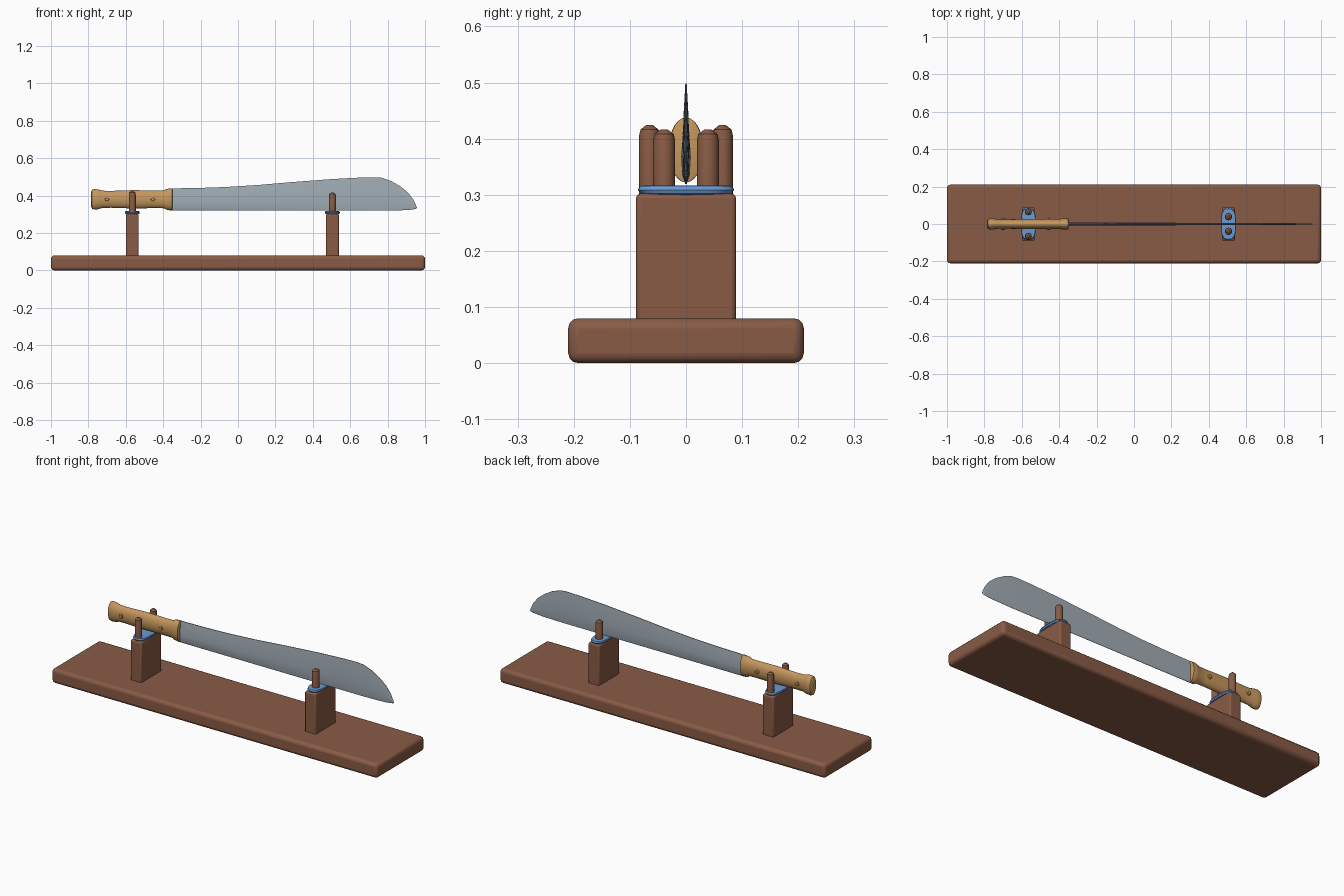
import bpy, bmesh, math
from mathutils import Matrix

if "Cube" in bpy.data.objects:
    bpy.data.objects.remove(bpy.data.objects["Cube"])


def material(name, rgb):
    m = bpy.data.materials.new(name)
    m.diffuse_color = (*rgb, 1)
    m.use_nodes = True
    m.node_tree.nodes["Principled BSDF"].inputs["Base Color"].default_value = m.diffuse_color
    return m


WOOD = material("brown wood", (0.25, 0.105, 0.06))
TAN = material("tan wood", (0.56, 0.31, 0.11))
STEEL = material("grey steel", (0.36, 0.42, 0.47))
BLUE = material("blue felt", (0.14, 0.32, 0.65))


def finish(name, bm, mat, bevel=0, smooth=True):
    bmesh.ops.recalc_face_normals(bm, faces=bm.faces)
    me = bpy.data.meshes.new(name)
    bm.to_mesh(me)
    bm.free()
    me.materials.append(mat)
    ob = bpy.data.objects.new(name, me)
    bpy.context.collection.objects.link(ob)
    if bevel:
        mod = ob.modifiers.new("bevel", 'BEVEL')
        mod.width, mod.segments = bevel, 3
    if smooth:
        bpy.ops.object.select_all(action='DESELECT')
        ob.select_set(True)
        bpy.context.view_layer.objects.active = ob
        bpy.ops.object.shade_smooth_by_angle(angle=math.radians(35))
    return ob


def box(name, x, z0, z1, sx, sy, bevel):
    bm = bmesh.new()
    bmesh.ops.create_cube(bm, size=1, matrix=Matrix.Translation((x, 0, (z0 + z1) / 2))
                          @ Matrix.Diagonal((sx, sy, z1 - z0, 1)))
    return finish(name, bm, WOOD, bevel)


def loft(name, rings, mat):
    """Skin a list of closed rings and cap both ends."""
    bm = bmesh.new()
    rows = [[bm.verts.new(p) for p in r] for r in rings]
    n = len(rows[0])
    for a, b in zip(rows, rows[1:]):
        for i in range(n):
            j = (i + 1) % n
            bm.faces.new((a[i], a[j], b[j], b[i]))
    bm.faces.new(rows[0])
    bm.faces.new(rows[-1])
    return finish(name, bm, mat)


def circle(n):
    return [(math.cos(2 * math.pi * i / n), math.sin(2 * math.pi * i / n)) for i in range(n)]


# Display base
box("base", 0, 0, 0.08, 2.0, 0.42, 0.018)

# Posts with felt saddles and pairs of pegs: x, peg spread, peg radius, peg top
for side, px, spread, rad, top in (("left", -0.565, 0.065, 0.0185, 0.424),
                                   ("right", 0.505, 0.039, 0.0195, 0.416)):
    box(side + "_post", px, 0.07, 0.302, 0.068, 0.178, 0.008)

    # felt pad: rounded oblong, dished upward toward its ends
    pad = []
    for scale, z in ((0.6, 0.298), (0.93, 0.302), (1.0, 0.309), (0.95, 0.316), (0.7, 0.317)):
        ring = []
        for c, s in circle(32):
            x = 0.040 * math.copysign(abs(c) ** 0.8, c) * scale
            y = 0.086 * math.copysign(abs(s) ** 0.6, s) * scale
            ring.append((px + x, y, z))
        pad.append(ring)
    loft(side + "_felt_pad", pad, BLUE)

    for tag, sy in (("front", -1), ("back", 1)):
        rings = [[(px + rad * k * c, sy * spread + rad * k * s, z) for c, s in circle(16)]
                 for k, z in ((1, 0.29), (1, top - 0.018), (0.88, top - 0.008), (0.35, top))]
        loft(f"{side}_{tag}_peg", rings, WOOD)

# Handle: x, half height, half width
grip = [(-0.785, 0.040, 0.020), (-0.780, 0.051, 0.027), (-0.768, 0.055, 0.030),
        (-0.748, 0.053, 0.029), (-0.725, 0.046, 0.025), (-0.68, 0.045, 0.025),
        (-0.56, 0.049, 0.027), (-0.44, 0.047, 0.026), (-0.395, 0.048, 0.026),
        (-0.385, 0.055, 0.030), (-0.365, 0.058, 0.031), (-0.352, 0.058, 0.030),
        (-0.350, 0.052, 0.026)]
loft("handle", [[(x, w * c, 0.38 + h * s) for c, s in circle(28)] for x, h, w in grip], TAN)

# Rivets through the handle
for i, rx in enumerate((-0.70, -0.455)):
    rings = [[(rx + r * c, y, 0.38 + r * s) for c, s in circle(16)]
             for r, y in ((0.008, -0.031), (0.012, -0.028), (0.012, 0.028), (0.008, 0.031))]
    loft(f"rivet_{i + 1}", rings, TAN)

# Blade: x, lower edge, spine, half thickness
blade = [(-0.37, 0.319, 0.438, 0.0085), (-0.20, 0.319, 0.441, 0.0085),
         (-0.06, 0.319, 0.446, 0.008), (0.10, 0.319, 0.456, 0.007),
         (0.30, 0.319, 0.473, 0.0065), (0.50, 0.319, 0.488, 0.006),
         (0.65, 0.319, 0.496, 0.0055), (0.73, 0.319, 0.498, 0.005),
         (0.77, 0.319, 0.495, 0.005), (0.82, 0.320, 0.477, 0.0045),
         (0.87, 0.321, 0.448, 0.004), (0.91, 0.323, 0.415, 0.003),
         (0.938, 0.326, 0.378, 0.0025), (0.952, 0.329, 0.348, 0.002),
         (0.956, 0.333, 0.338, 0.001)]
section = [(0.15, 0), (0.8, 0.14), (1, 0.4), (0.7, 0.75), (0.25, 1)]
outline = section + [(-y, z) for y, z in reversed(section)]
loft("blade", [[(x, t * y, lo + (hi - lo) * z) for y, z in outline]
               for x, lo, hi, t in blade], STEEL)
